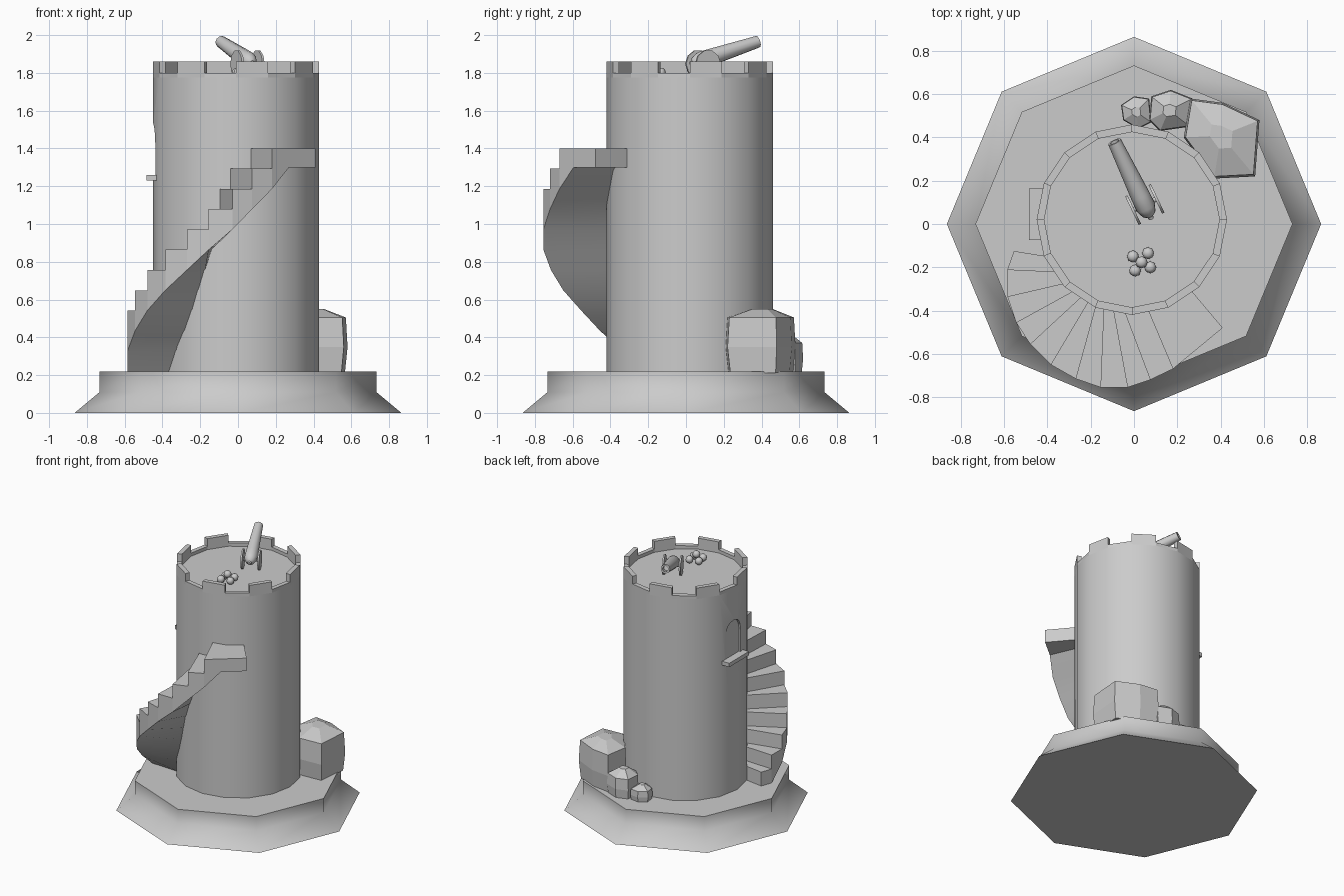
import bpy, bmesh
from math import sin, cos, pi, radians
from mathutils import Vector, Matrix

if "Cube" in bpy.data.objects:
    bpy.data.objects.remove(bpy.data.objects["Cube"])

CX, CY, R = -0.01, 0.02, 0.44      # tower axis and radius
FLOOR = 1.775


def make(name, verts, faces, angle=None):
    bm = bmesh.new()
    vs = [bm.verts.new(v) for v in verts]
    for f in faces:
        bm.faces.new([vs[i] for i in f])
    bmesh.ops.remove_doubles(bm, verts=bm.verts, dist=0.0005)
    bmesh.ops.recalc_face_normals(bm, faces=bm.faces)
    me = bpy.data.meshes.new(name)
    bm.to_mesh(me)
    bm.free()
    ob = bpy.data.objects.new(name, me)
    bpy.context.collection.objects.link(ob)
    if angle:
        bpy.ops.object.select_all(action='DESELECT')
        ob.select_set(True)
        bpy.context.view_layer.objects.active = ob
        bpy.ops.object.shade_smooth_by_angle(angle=radians(angle))
    return ob


def loft(name, rings, angle=None, mat=Matrix()):
    """Skin a list of equal-length rings and cap both ends."""
    n = len(rings[0])
    verts = [mat @ Vector(p) for r in rings for p in r]
    faces = [(k * n + i, k * n + (i + 1) % n, (k + 1) * n + (i + 1) % n, (k + 1) * n + i)
             for k in range(len(rings) - 1) for i in range(n)]
    faces += [tuple(range(n)), tuple(range(len(verts) - n, len(verts)))]
    return make(name, verts, faces, angle)


def circle(r, z, n, x=0, y=0):
    return [(x + r * cos(2 * pi * i / n), y + r * sin(2 * pi * i / n), z) for i in range(n)]


def polar(r, deg, z):
    return (CX + r * cos(radians(deg)), CY + r * sin(radians(deg)), z)


# Octagonal base with a flared foot
loft("base", [circle(0.865, 0, 8), circle(0.733, 0.11, 8), circle(0.733, 0.22, 8)], 60)

# Tower body
tower = loft("tower", [circle(R, 0.2, 16, CX, CY), circle(R, FLOOR, 16, CX, CY)], 30)

# Parapet: alternating merlons and notches
BOX = [(0, 1, 3, 2), (4, 5, 7, 6), (0, 1, 5, 4), (2, 3, 7, 6), (0, 2, 6, 4), (1, 3, 7, 5)]
verts, faces = [], []
for k in range(16):
    top = 1.86 if k % 2 == 0 else 1.80
    o = len(verts)
    verts += [polar(r, a, z) for z in (FLOOR, top) for a in (22.5 * k, 22.5 * k + 22.5)
              for r in (0.405, R)]
    skip = (4, 5)     # joints between segments are added below
    faces += [tuple(o + i for i in f) for j, f in enumerate(BOX) if j not in (2, 3)]
    if k % 2 == 0:
        for a in (22.5 * k, 22.5 * k + 22.5):
            o = len(verts)
            verts += [polar(r, a, z) for z, r in ((1.80, 0.405), (1.80, R), (1.86, R), (1.86, 0.405))]
            faces.append((o, o + 1, o + 2, o + 3))
make("parapet", verts, faces)

# Spiral stair: outer corner points and inner angles at each riser
outer = [(-.555, -.125), (-.585, -.21), (-.585, -.335), (-.545, -.455), (-.48, -.555),
         (-.385, -.65), (-.27, -.715), (-.155, -.755), (-.03, -.755), (.075, -.72),
         (.18, -.67), (.41, -.48)]
inner = [204, 215, 224, 231, 237, 242, 247, 252, 258, 265, 280, 310]
RISE = 0.1073
low = [max(.22, .22 + RISE * (j - 1)) for j in range(12)]
verts, faces = [], []


def add_face(*pts):
    faces.append(tuple(range(len(verts), len(verts) + len(pts))))
    verts.extend(pts)


def inn(j, z):
    return polar(0.42, inner[j], z)


def out(j, z):
    return (*outer[j], z)


for j in range(11):
    t = .22 + RISE * (j + 1)
    b0, b1 = low[j], low[j + 1]
    add_face(inn(j, t), out(j, t), out(j + 1, t), inn(j + 1, t))
    add_face(inn(j, t), out(j, t), out(j, t - RISE), inn(j, t - RISE))
    if j < 10:
        add_face(out(j, b0), out(j + 1, b1), out(j + 1, t), out(j, t))
        add_face(inn(j, b0), out(j, b0), out(j + 1, b1), inn(j + 1, b1))
    else:            # landing slab: slope levels off part way
        mo, mi = (.27, -.595, 1.30), polar(0.42, 295, 1.30)
        add_face(out(j, b0), mo, out(11, 1.30), out(11, t), out(j, t))
        add_face(inn(j, b0), out(j, b0), mo, mi)
        add_face(mi, mo, out(11, 1.30), inn(11, 1.30))
        add_face(inn(11, 1.30), out(11, 1.30), out(11, t), inn(11, t))
make("stairs", verts, faces, 30)

# Arched window recess on the left wall, with a sill
WY, HW = 0.045, 0.085
arch = [(WY - HW, 1.25), (WY + HW, 1.25)] + [
    (WY + HW * cos(a), 1.43 + 0.11 * sin(a)) for a in [pi * i / 8 for i in range(9)]]
cutter = loft("window_cutter", [[(x, y, z) for y, z in arch] for x in (-0.6, -0.425)])
cutter.hide_render = True
cutter.display_type = 'WIRE'
mod = tower.modifiers.new("window", 'BOOLEAN')
mod.object = cutter
mod.operation = 'DIFFERENCE'
mod.solver = 'EXACT'
loft("window_sill", [[(-0.485, -.075, z), (-0.41, -.075, z), (-0.41, .165, z), (-0.485, .165, z)]
                     for z in (1.23, 1.26)])


# Boulders: faceted footprints with narrowed base and crowned top
def rock(name, foot, h, rim):
    c = sum((Vector(p) for p in foot), Vector((0, 0))) / len(foot)
    def ring(s, z):
        return [(*(c + (Vector(p) - c) * s), z) for p in foot]
    loft(name, [ring(.92, .21), ring(1, .22 + .45 * (rim - .22)), ring(.95, rim), ring(.3, h)])


rock("boulder_large", [(.26, .58), (.41, .56), (.58, .48), (.56, .22), (.37, .21), (.23, .40)], .55, .505)
rock("boulder_medium", [(.08, .59), (.17, .62), (.27, .58), (.26, .45), (.12, .43), (.07, .48)], .42, .37)
rock("boulder_small", [(-.06, .55), (0, .59), (.07, .58), (.08, .47), (.02, .44), (-.05, .48)], .33, .30)

# Cannon barrel
breech, muzzle = Vector((.07, .045, 1.855)), Vector((-.09, .38, 1.965))
axis = muzzle - breech
L = axis.length
place = Matrix.Translation(breech) @ axis.to_track_quat('Z', 'Y').to_matrix().to_4x4()
profile = [(.012, -.025), (.014, -.012), (.032, 0), (.046, .035), (.045, .1),
           (.032, L), (.021, L), (.02, L - .06)]
loft("cannon_barrel", [circle(r, z, 12) for r, z in profile], 40, place)

# Carriage wheels and axle
side = Vector((axis.y, -axis.x, 0)).normalized()
turn = side.to_track_quat('Z', 'Y').to_matrix().to_4x4()
hub = Vector((.05, .09, FLOOR + .073))
for name, off, r, w in (("wheel_left", -.06, .073, .006), ("wheel_right", .06, .073, .006),
                        ("axle", 0, .012, .065)):
    m = Matrix.Translation(hub + side * off) @ turn
    loft(name, [circle(r, -w, 10), circle(r, w, 10)], 40, m)

# Stack of cannonballs
for i, (x, y, z) in enumerate([(-.005, -.15, 0), (.065, -.135, 0), (.005, -.215, 0),
                               (.075, -.2, 0), (.035, -.177, .032)]):
    rings = [circle(.028 * sin(a), -.028 * cos(a), 8) for a in [pi * k / 6 for k in range(1, 6)]]
    loft(f"cannonball_{i + 1}", rings, 50, Matrix.Translation((x, y, FLOOR + .026 + z)))
